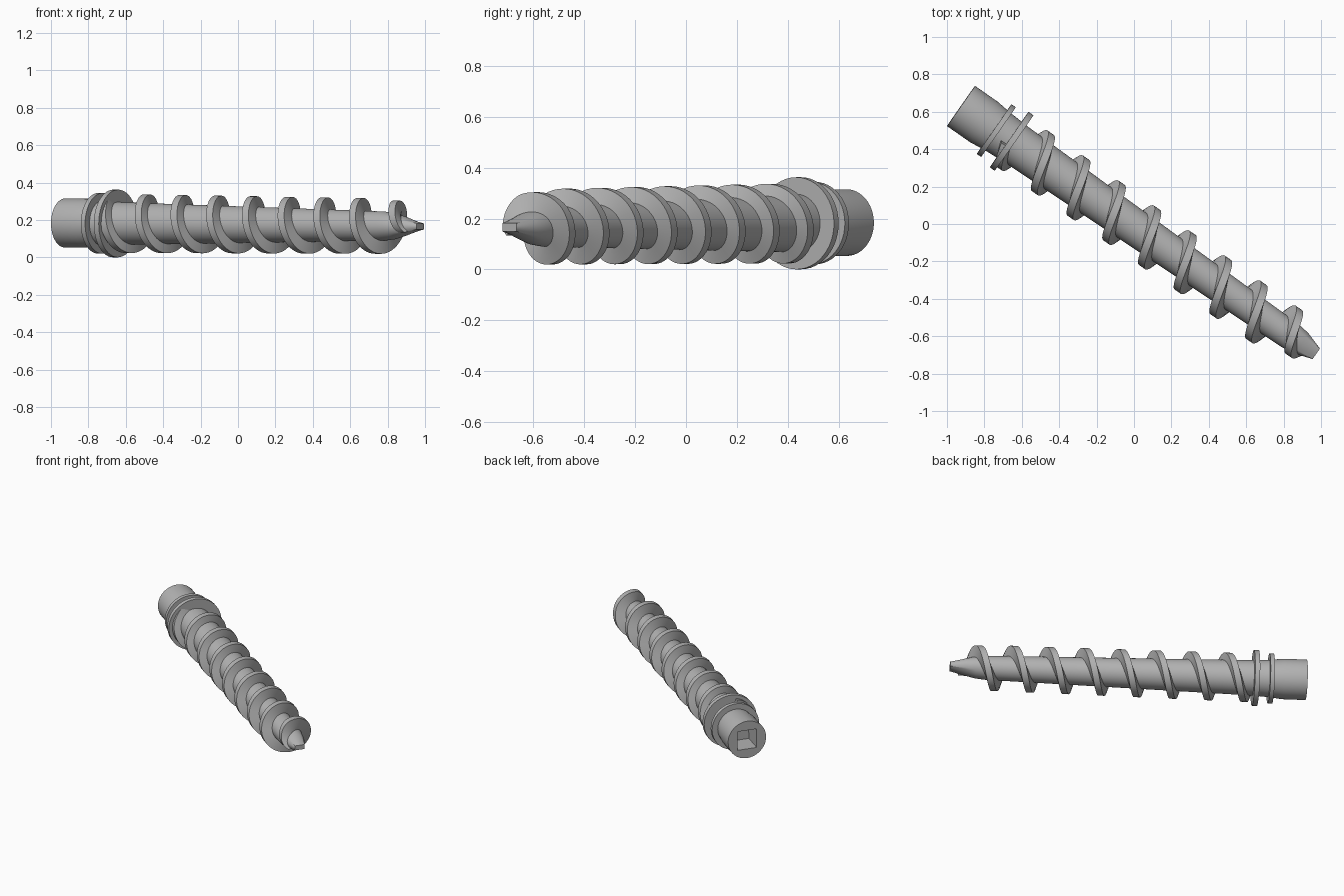
import bpy, bmesh
from math import cos, sin, pi, radians
from mathutils import Vector, Matrix

if "Cube" in bpy.data.objects:
    bpy.data.objects.remove(bpy.data.objects["Cube"])

SIDES = 48
PITCH = 0.232

# Screw frame: local x runs along the shaft from head to tip
along = Vector((0.82, -0.572, -0.008)).normalized()
across = Vector((0.572, 0.82, 0)).normalized()
upward = along.cross(across)
FRAME = Matrix.Translation((-0.925, 0.631, 0.184)) @ Matrix((along, across, upward)).transposed().to_4x4()

steel = bpy.data.materials.new("grey steel")
steel.use_nodes = True
steel.diffuse_color = (0.45, 0.45, 0.45, 1)
steel.node_tree.nodes["Principled BSDF"].inputs["Base Color"].default_value = (0.45, 0.45, 0.45, 1)


def circle(s, ry, rz=None):
    rz = rz or ry
    return [Vector((s, ry * cos(t), rz * sin(t))) for t in (2 * pi * i / SIDES for i in range(SIDES))]


def rectangle(s, ry, rz):
    points = []
    for p in circle(s, 1):
        k = max(abs(p.y), abs(p.z))
        points.append(Vector((s, ry * p.y / k, rz * p.z / k)))
    return points


def loft(name, sections, closed=False):
    """Skin a row of equal-sized sections, capped at the ends unless closed."""
    bm = bmesh.new()
    rows = [[bm.verts.new(FRAME @ p) for p in sec] for sec in sections]
    pairs = list(zip(rows, rows[1:]))
    if closed:
        pairs.append((rows[-1], rows[0]))
    else:
        bm.faces.new(rows[0])
        bm.faces.new(rows[-1])
    for a, b in pairs:
        for i in range(len(a)):
            j = (i + 1) % len(a)
            bm.faces.new((a[i], a[j], b[j], b[i]))
    bmesh.ops.recalc_face_normals(bm, faces=bm.faces)
    mesh = bpy.data.meshes.new(name)
    bm.to_mesh(mesh)
    bm.free()
    mesh.materials.append(steel)
    ob = bpy.data.objects.new(name, mesh)
    bpy.context.collection.objects.link(ob)
    bpy.ops.object.select_all(action='DESELECT')
    ob.select_set(True)
    bpy.context.view_layer.objects.active = ob
    bpy.ops.object.shade_smooth_by_angle(angle=radians(30))
    return ob


def blend(keys, s):
    """Linear interpolation through (position, value) pairs."""
    for (s0, v0), (s1, v1) in zip(keys, keys[1:]):
        if s <= s1:
            return v0 + (v1 - v0) * max(0, s - s0) / (s1 - s0)
    return keys[-1][1]


# Shaft with a square drive socket in the head and a flattened point
loft("shaft", [
    rectangle(0.15, 0.066, 0.066),
    rectangle(0, 0.066, 0.066),
    circle(0, 0.131),
    circle(0.15, 0.131),
    circle(0.24, 0.121),
    circle(0.36, 0.114),
    circle(2.08, 0.078),
    circle(2.15, 0.076, 0.070),
    circle(2.22, 0.066, 0.050),
    rectangle(2.316, 0.034, 0.016),
])

# Two collars below the head
for name, s, radius, half in (("upper_collar", 0.23, 0.162, 0.014),
                              ("lower_collar", 0.33, 0.181, 0.016)):
    loft(name, [circle(s - half, 0.09), circle(s - half, radius),
                circle(s + half, radius), circle(s + half, 0.09)], closed=True)

# Right-handed thread, fading into the point
core = [(0.3, 0.114), (2.08, 0.078), (2.15, 0.07), (2.24, 0.045)]
crest = [(0.3, 0.158), (2.12, 0.148), (2.17, 0.132), (2.24, 0.06)]
sections = []
start, end = 0.31, 2.235
steps = int((end - start) / PITCH * SIDES)
for i in range(steps + 1):
    s = start + (end - start) * i / steps
    turn = 2 * pi * (s - 0.475) / PITCH
    inner, outer = blend(core, s) - 0.012, blend(crest, s)
    profile = ((-0.034, inner), (-0.021, outer), (0.021, outer), (0.034, inner))
    sections.append([Vector((s + ds, r * cos(turn), r * sin(turn))) for ds, r in profile])
loft("thread", sections)
